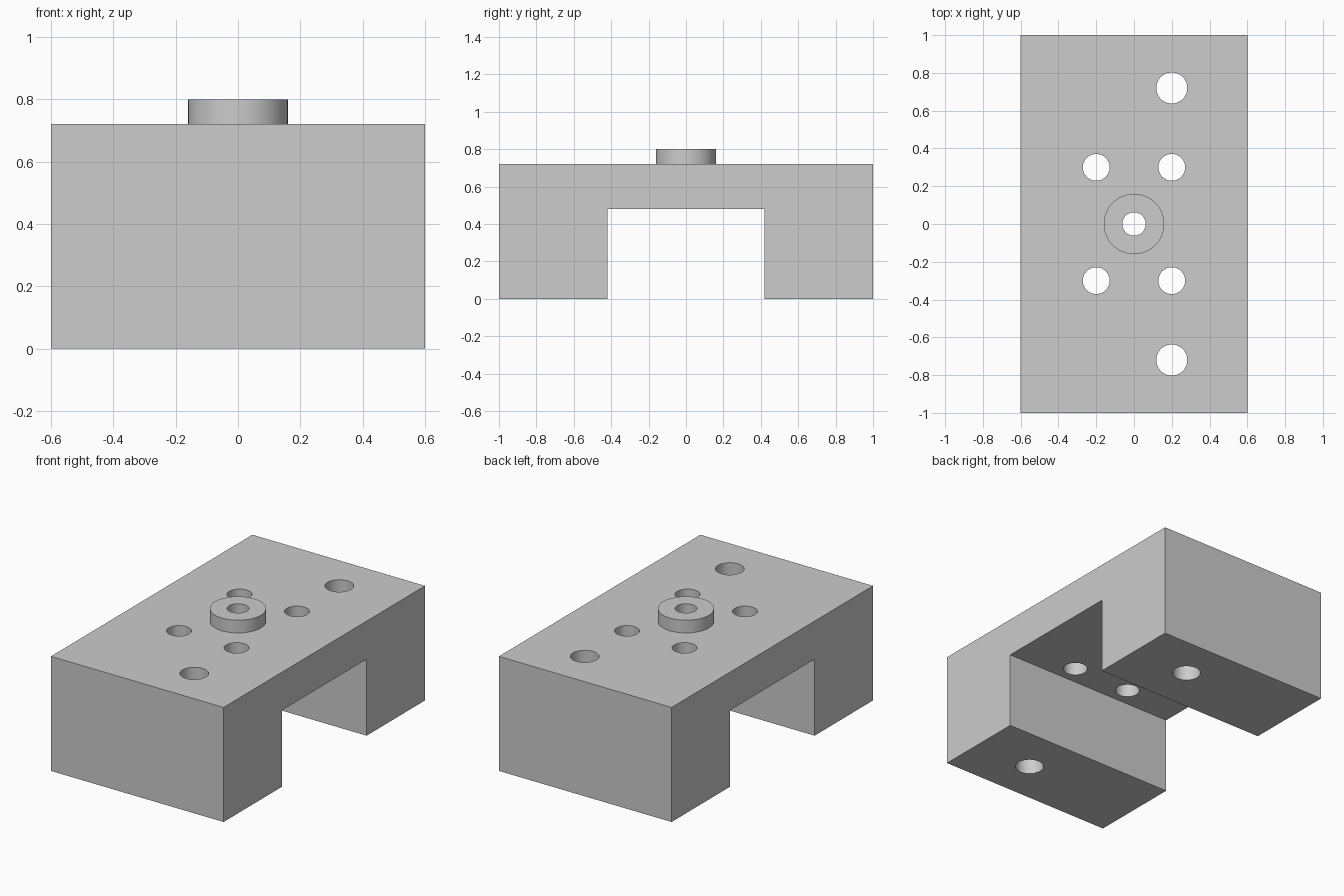
import bpy
import bmesh
import math

default_cube = bpy.data.objects.get("Cube")
if default_cube:
    bpy.data.objects.remove(default_cube, do_unlink=True)

WIDTH, LENGTH, HEIGHT = 1.2, 2.0, 0.72
SLOT_HALF, SLOT_TOP = 0.42, 0.48
BOSS_RADIUS, BOSS_TOP = 0.16, 0.8

grey = bpy.data.materials.new("light_grey")
grey.use_nodes = True
colour = (0.604, 0.604, 0.604, 1)
grey.diffuse_color = colour
grey.node_tree.nodes["Principled BSDF"].inputs["Base Color"].default_value = colour


def extrude_profile(name, profile, width):
    """Extrude a (y, z) outline along x, centred on x = 0."""
    bm = bmesh.new()
    face = bm.faces.new([bm.verts.new((-width / 2, y, z)) for y, z in profile])
    extruded = bmesh.ops.extrude_face_region(bm, geom=[face])["geom"]
    verts = [v for v in extruded if isinstance(v, bmesh.types.BMVert)]
    bmesh.ops.translate(bm, verts=verts, vec=(width, 0, 0))
    bmesh.ops.recalc_face_normals(bm, faces=bm.faces)
    mesh = bpy.data.meshes.new(name)
    bm.to_mesh(mesh)
    bm.free()
    obj = bpy.data.objects.new(name, mesh)
    bpy.context.collection.objects.link(obj)
    obj.data.materials.append(grey)
    return obj


def combine_cylinder(target, name, x, y, radius, bottom, top, operation):
    """Join or cut a vertical cylinder, then discard the tool object."""
    bpy.ops.mesh.primitive_cylinder_add(
        vertices=64, radius=radius, depth=top - bottom,
        location=(x, y, (bottom + top) / 2))
    tool = bpy.context.object
    tool.name = name
    tool.hide_render = True
    tool.data.materials.append(grey)
    mod = target.modifiers.new(name, "BOOLEAN")
    mod.operation = operation
    mod.solver = "EXACT"
    mod.object = tool
    bpy.context.view_layer.objects.active = target
    bpy.ops.object.modifier_apply(modifier=mod.name)
    bpy.data.objects.remove(tool, do_unlink=True)


# Bridge-shaped block with a slot running across it
half = LENGTH / 2
block = extrude_profile("mounting_block", [
    (-half, 0), (-SLOT_HALF, 0), (-SLOT_HALF, SLOT_TOP), (SLOT_HALF, SLOT_TOP),
    (SLOT_HALF, 0), (half, 0), (half, HEIGHT), (-half, HEIGHT)], WIDTH)

# Round boss on top
combine_cylinder(block, "boss", 0, 0, BOSS_RADIUS, 0.6, BOSS_TOP, "UNION")

# Through holes: centre bore, four bridge holes, one hole in each leg
holes = [(0, 0, 0.062)]
holes += [(x, y, 0.071) for x in (-0.2, 0.2) for y in (-0.3, 0.3)]
holes += [(0.2, y, 0.082) for y in (-0.72, 0.72)]
for x, y, radius in holes:
    combine_cylinder(block, "hole_cutter", x, y, radius, -0.2, 1, "DIFFERENCE")

# Smooth round walls, sharp edges elsewhere
bpy.ops.object.select_all(action="DESELECT")
block.select_set(True)
bpy.context.view_layer.objects.active = block
bpy.ops.object.shade_smooth_by_angle(angle=math.radians(30))
